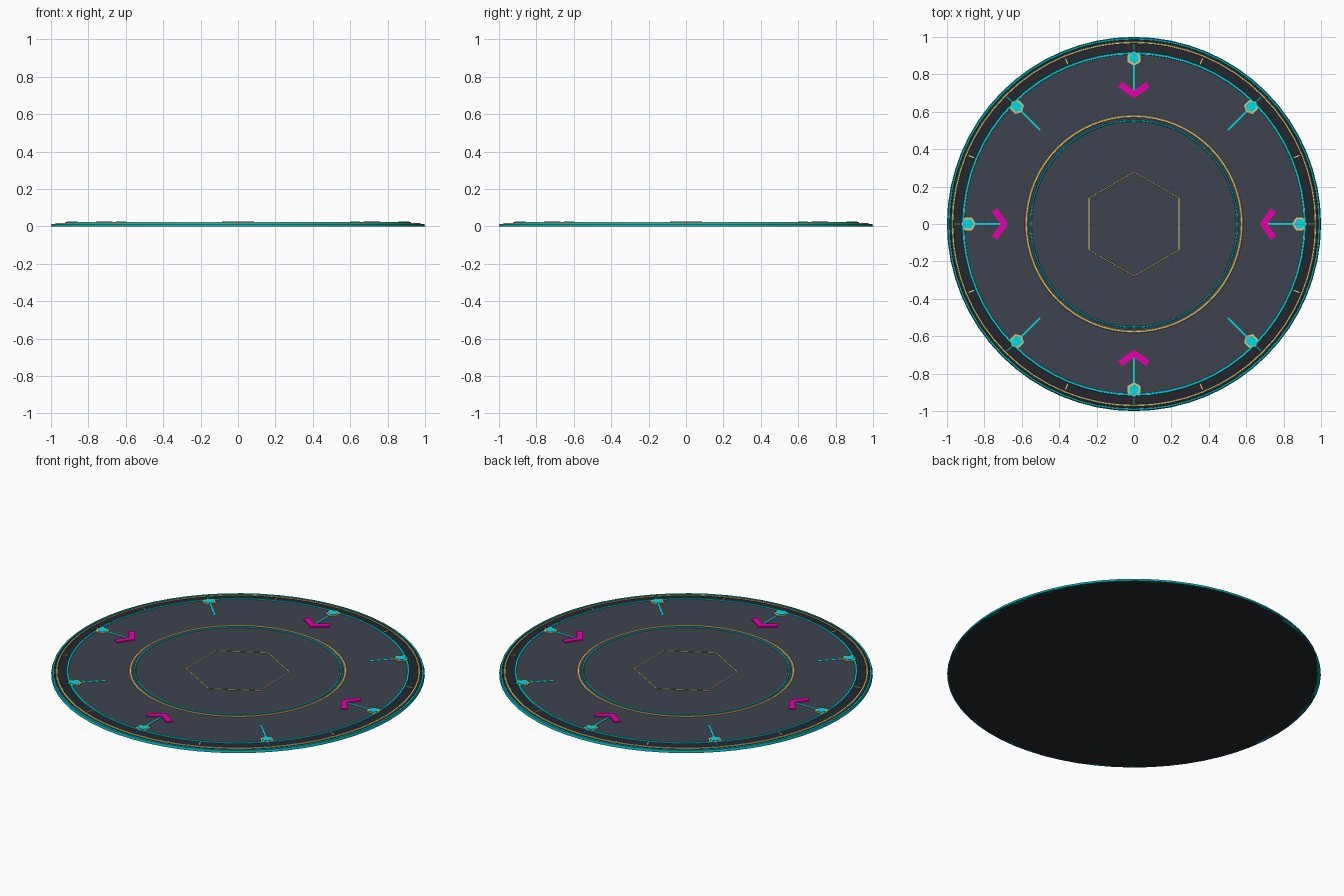
import bpy, bmesh
from math import sin, cos, pi, radians
from mathutils import Matrix

if "Cube" in bpy.data.objects:
    bpy.data.objects.remove(bpy.data.objects["Cube"])


def material(name, r, g, b):
    m = bpy.data.materials.new(name)
    m.diffuse_color = (r, g, b, 1)
    m.use_nodes = True
    m.node_tree.nodes["Principled BSDF"].inputs["Base Color"].default_value = m.diffuse_color
    return m


DARK = material("dark", 0.018, 0.02, 0.027)
SLATE = material("slate", 0.048, 0.055, 0.075)
CYAN = material("cyan", 0.0, 0.72, 0.78)
TEAL = material("teal", 0.0, 0.42, 0.45)
GOLD = material("gold", 0.72, 0.57, 0.2)
MAGENTA = material("magenta", 0.8, 0.0, 0.4)


def finish(name, bm, mat, smooth=False):
    bmesh.ops.recalc_face_normals(bm, faces=bm.faces)
    mesh = bpy.data.meshes.new(name)
    bm.to_mesh(mesh)
    bm.free()
    mesh.materials.append(mat)
    ob = bpy.data.objects.new(name, mesh)
    bpy.context.collection.objects.link(ob)
    if smooth:
        bpy.context.view_layer.objects.active = ob
        ob.select_set(True)
        bpy.ops.object.shade_smooth_by_angle(angle=radians(30))
        ob.select_set(False)
    return ob


def lathe(name, profile, mat, closed=False, n=64):
    """Spin (radius, z) points around z; open profiles get capped ends."""
    bm = bmesh.new()
    loops = [[bm.verts.new((r * cos(2 * pi * i / n), r * sin(2 * pi * i / n), z))
              for i in range(n)] for r, z in profile]
    pairs = list(zip(loops, loops[1:]))
    if closed:
        pairs.append((loops[-1], loops[0]))
    else:
        bm.faces.new(loops[0])
        bm.faces.new(loops[-1])
    for a, b in pairs:
        for i in range(n):
            j = (i + 1) % n
            bm.faces.new((a[i], a[j], b[j], b[i]))
    return finish(name, bm, mat, True)


def ring(name, r0, r1, z0, z1, mat, n=64):
    c = (r1 - r0) * 0.25
    return lathe(name, [(r0, z0), (r1, z0), (r1 - c, z1), (r0 + c, z1)], mat, True, n)


def prism(name, outline, z0, z1, mat, angle=0):
    """Extrude a flat outline and turn it around the disc centre."""
    bm = bmesh.new()
    low = [bm.verts.new((x, y, z0)) for x, y in outline]
    high = [bm.verts.new((x, y, z1)) for x, y in outline]
    bm.faces.new(low)
    bm.faces.new(high)
    for i in range(len(low)):
        j = (i + 1) % len(low)
        bm.faces.new((low[i], low[j], high[j], high[i]))
    bm.transform(Matrix.Rotation(angle, 4, 'Z'))
    return finish(name, bm, mat)


def hexagon(r, cx=0):
    return [(cx + r * cos(k * pi / 3), r * sin(k * pi / 3)) for k in range(6)]


def bar(r0, r1, w):
    return [(r0, -w / 2), (r1, -w / 2), (r1, w / 2), (r0, w / 2)]


# Disc body and top plate
lathe("base_disc", [(0.995, 0), (0.985, 0.013), (0.92, 0.019)], DARK)
lathe("top_plate", [(0.91, 0.012), (0.91, 0.020)], SLATE)

# Concentric trim rings
ring("rim_ring", 0.982, 1.0, 0.0, 0.0142, TEAL)
ring("outer_gold_ring", 0.964, 0.978, 0.011, 0.0175, GOLD)
ring("plate_edge_ring", 0.903, 0.922, 0.012, 0.0235, CYAN)
ring("middle_gold_ring", 0.567, 0.585, 0.018, 0.0235, GOLD)
ring("inner_teal_ring", 0.546, 0.558, 0.018, 0.0225, TEAL)

# Centre hexagon outline, one corner towards the back
frame = ring("centre_hexagon", 0.274, 0.282, 0.018, 0.0225, GOLD, 6)
frame.data.transform(Matrix.Rotation(pi / 2, 4, 'Z'))

# Eight nodes with spokes and rim ticks
for k in range(8):
    a = k * pi / 4
    prism(f"spoke_{k}", bar(0.71, 0.87, 0.009), 0.018, 0.022, CYAN, a)
    prism(f"node_socket_{k}", hexagon(0.039, 0.885), 0.018, 0.0235, GOLD, a)
    prism(f"node_light_{k}", hexagon(0.028, 0.885), 0.018, 0.0255, CYAN, a)
    prism(f"rim_tick_{k}", bar(0.93, 0.962, 0.005), 0.012, 0.0195, TEAL, a)
    prism(f"gold_tick_{k}", bar(0.925, 0.958, 0.006), 0.012, 0.0195, GOLD, a + pi / 8)

# Four chevrons pointing inwards
chevron = [(0.672, 0), (0.732, 0.085), (0.760, 0.065),
           (0.713, 0), (0.760, -0.065), (0.732, -0.085)]
for k in range(4):
    prism(f"chevron_{k}", chevron, 0.018, 0.027, MAGENTA, k * pi / 2)
